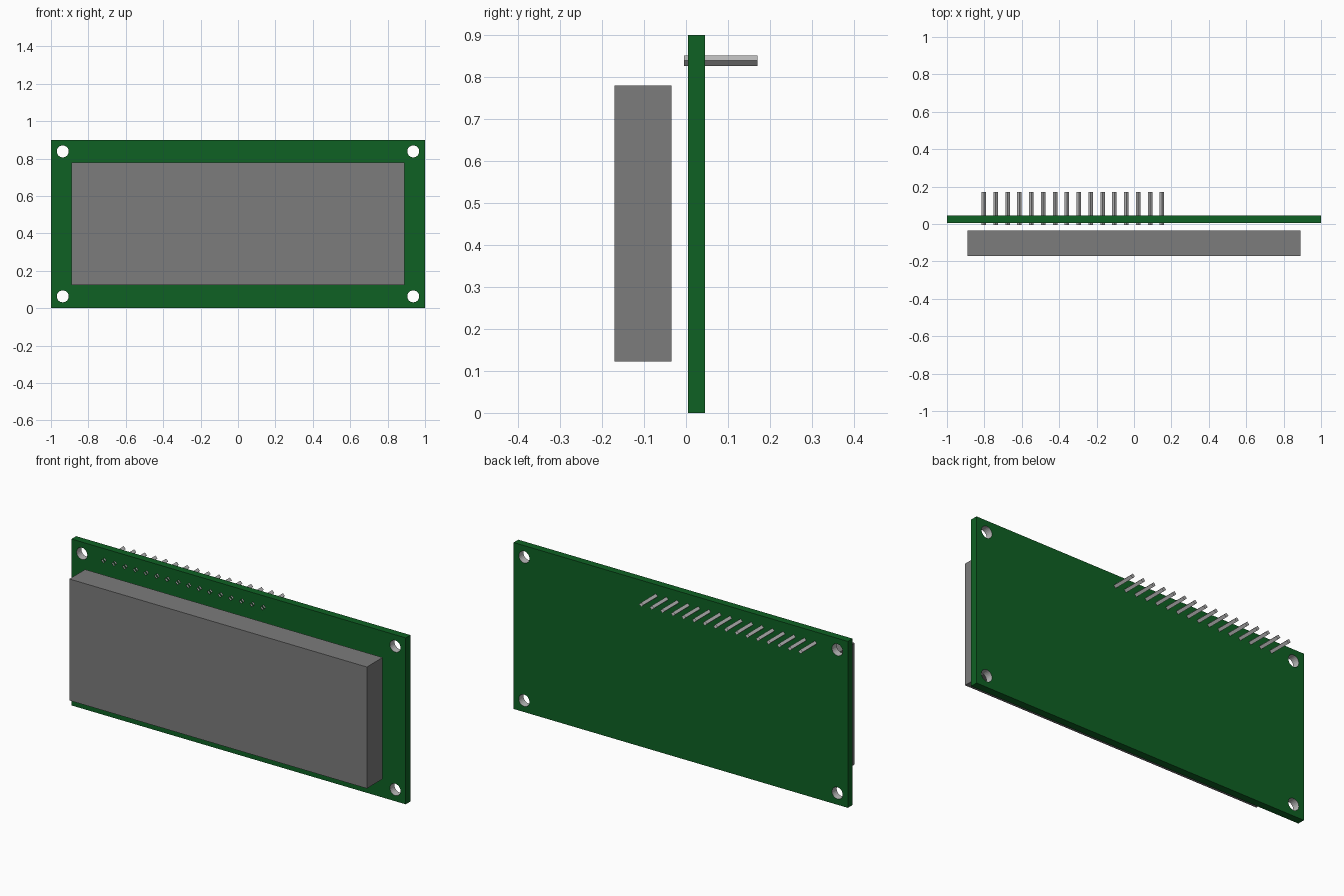
import bpy
from math import radians

if "Cube" in bpy.data.objects:
    bpy.data.objects.remove(bpy.data.objects["Cube"], do_unlink=True)


def material(name, rgb):
    mat = bpy.data.materials.new(name)
    mat.use_nodes = True
    mat.diffuse_color = (*rgb, 1)
    mat.node_tree.nodes["Principled BSDF"].inputs["Base Color"].default_value = (*rgb, 1)
    return mat


green = material("board green", (0.0045, 0.12, 0.017))
grey = material("screen grey", (0.2, 0.2, 0.2))
metal = material("pin metal", (0.5, 0.5, 0.5))


def box(name, low, high, mat):
    center = [(a + b) / 2 for a, b in zip(low, high)]
    bpy.ops.mesh.primitive_cube_add(size=1, location=center)
    ob = bpy.context.object
    ob.name = name
    ob.scale = [b - a for a, b in zip(low, high)]
    bpy.ops.object.transform_apply(location=True, rotation=False, scale=True)
    ob.data.materials.append(mat)
    return ob


def rod(name, x, z, front, back, radius, sides, fill):
    bpy.ops.mesh.primitive_cylinder_add(
        vertices=sides, radius=radius, depth=back - front, end_fill_type=fill,
        location=(x, (front + back) / 2, z), rotation=(radians(90), 0, 0))
    ob = bpy.context.object
    ob.name = name
    ob.data.materials.append(metal)
    return ob


# Circuit board with four mounting holes
board = box("circuit_board", (-1, 0.005, 0), (1, 0.045, 0.9), green)
board.data.materials.append(metal)
for x in (-0.937, 0.937):
    for z in (0.063, 0.838):
        cutter = rod("hole_cutter", x, z, -0.1, 0.2, 0.032, 24, 'NGON')
        cut = board.modifiers.new("hole", 'BOOLEAN')
        cut.operation = 'DIFFERENCE'
        cut.solver = 'EXACT'
        cut.object = cutter
        bpy.context.view_layer.objects.active = board
        bpy.ops.object.modifier_apply(modifier=cut.name)
        bpy.data.objects.remove(cutter, do_unlink=True)

# Bare metal on the hole walls only
for face in board.data.polygons:
    c = face.center
    wall = abs(face.normal.y) < 0.5 and abs(c.x) < 0.99 and 0.01 < c.z < 0.89
    face.material_index = 1 if wall else 0

# Screen block floating ahead of the board
box("screen_block", (-0.89, -0.17, 0.123), (0.89, -0.035, 0.78), grey)

# Row of hollow four-sided header pins
for i in range(16):
    rod(f"header_pin_{i + 1}", -0.803 + i * 0.0635, 0.839, -0.005, 0.17, 0.012, 4, 'NOTHING')
